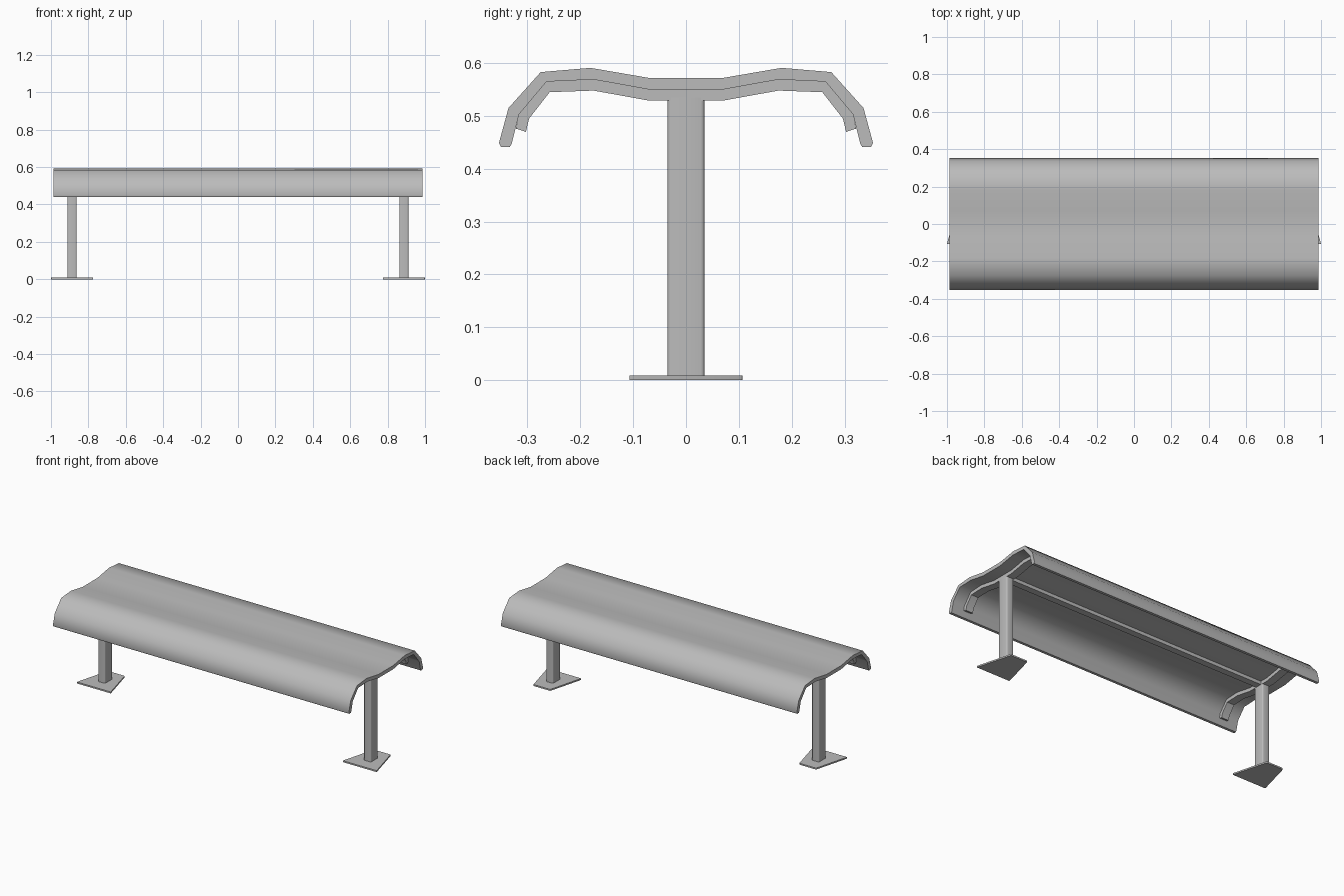
import bpy, bmesh, math
from mathutils import Vector

cube = bpy.data.objects.get("Cube")
if cube:
    bpy.data.objects.remove(cube, do_unlink=True)

steel = bpy.data.materials.new("brushed_grey_metal")
steel.use_nodes = True
colour = (0.5, 0.5, 0.5, 1)
steel.diffuse_color = colour
steel.node_tree.nodes["Principled BSDF"].inputs["Base Color"].default_value = colour


def prism(name, outline, start, depth, angle=30, bevel=0):
    """Extrude a closed 3D outline from start along depth."""
    bm = bmesh.new()
    face = bm.faces.new([bm.verts.new(Vector(p) + Vector(start)) for p in outline])
    ext = bmesh.ops.extrude_face_region(bm, geom=[face], use_keep_orig=True)
    moved = [g for g in ext["geom"] if isinstance(g, bmesh.types.BMVert)]
    bmesh.ops.translate(bm, verts=moved, vec=depth)
    bmesh.ops.recalc_face_normals(bm, faces=bm.faces)
    if bevel:
        edges = [e for e in bm.edges
                 if abs((e.verts[0].co - e.verts[1].co).normalized().dot(Vector(depth).normalized())) > 0.99]
        bmesh.ops.bevel(bm, geom=edges, offset=bevel, segments=3, profile=0.5, affect='EDGES')
    mesh = bpy.data.meshes.new(name)
    bm.to_mesh(mesh)
    bm.free()
    mesh.materials.append(steel)
    obj = bpy.data.objects.new(name, mesh)
    bpy.context.collection.objects.link(obj)
    bpy.ops.object.select_all(action='DESELECT')
    obj.select_set(True)
    bpy.context.view_layer.objects.active = obj
    bpy.ops.object.shade_smooth_by_angle(angle=math.radians(angle))
    return obj


def mirrored_band(upper, lower):
    """Closed band in the yz plane from half-profiles listed rim to middle."""
    half = lower[::-1] + upper
    return [(0, y, z) for y, z in half] + [(0, -y, z) for y, z in half[::-1]]


# Half-profiles of the seat shell and the bracket under it
seat_top = [(-.350, .441), (-.354, .449), (-.336, .515), (-.275, .583),
            (-.181, .591), (-.07, .572)]
seat_under = [(-.334, .441), (-.330, .447), (-.316, .503), (-.264, .565),
              (-.175, .569), (-.07, .550)]
bracket_top = [(-.322, .476)] + [(y, z + .002) for y, z in seat_under[2:]]
bracket_under = [(-.303, .470), (-.297, .495), (-.258, .545), (-.175, .548), (-.07, .529)]

# Seat shell
L = 0.987
prism("seat_shell", mirrored_band(seat_top, seat_under), (-L, 0, 0), (2 * L, 0, 0), 50)

# Long beam joining the two brackets
beam = [(0, -.02, .53), (0, .02, .53), (0, .02, .552), (0, -.02, .552)]
prism("centre_beam", beam, (-.887, 0, 0), (1.774, 0, 0))

# Bracket, post and tapered foot plate at each end
HW = 0.024
for side, x in (("right", -.887), ("left", .887)):
    prism(side + "_bracket", mirrored_band(bracket_top, bracket_under),
          (x - HW, 0, 0), (2 * HW, 0, 0))
    post = [(-HW, -.035, 0), (HW, -.035, 0), (HW, .035, 0), (-HW, .035, 0)]
    prism(side + "_post", post, (x, 0, .005), (0, 0, .53), 40, .007)
    foot = [(-.113, -.107, 0), (.113, -.107, 0), (.056, .107, 0), (-.056, .107, 0)]
    prism(side + "_foot_plate", foot, (x, 0, 0), (0, 0, .009), 40, .004)
